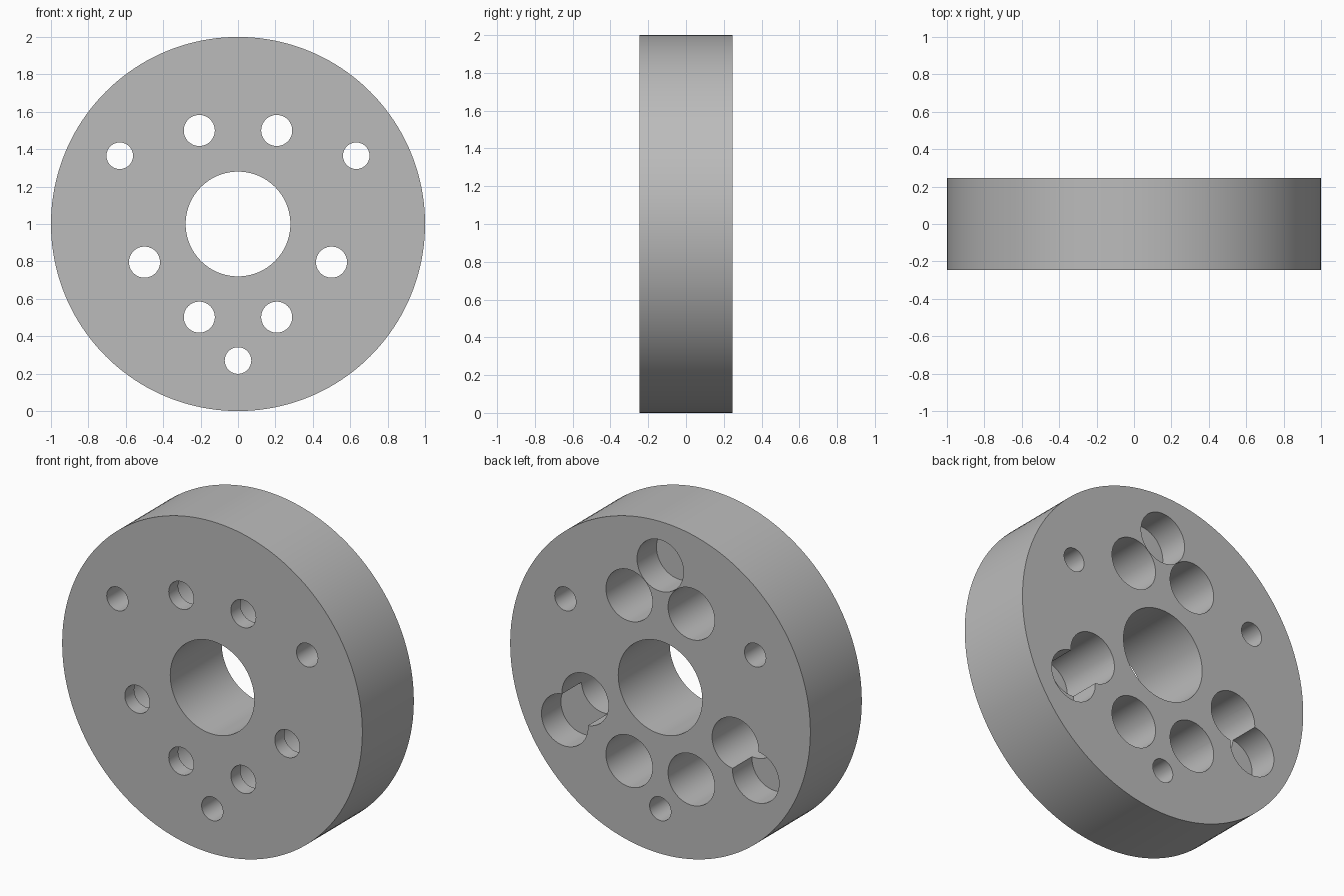
import bpy
from math import pi, radians, sin, cos

cube = bpy.data.objects.get("Cube")
if cube:
    bpy.data.objects.remove(cube, do_unlink=True)

HALF = 0.245      # half thickness of the disc
OVER = 0.1        # how far cutters reach past a face

grey = bpy.data.materials.new("plain grey")
grey.use_nodes = True
colour = (0.5, 0.5, 0.5, 1)
grey.diffuse_color = colour
grey.node_tree.nodes["Principled BSDF"].inputs["Base Color"].default_value = colour


def cylinder(name, radius, x, z, y0, y1, sides):
    """Cylinder along y between y0 and y1."""
    bpy.ops.mesh.primitive_cylinder_add(
        vertices=sides, radius=radius, depth=y1 - y0,
        location=(x, (y0 + y1) / 2, z), rotation=(pi / 2, 0, 0))
    obj = bpy.context.object
    obj.name = name
    obj.data.materials.append(grey)
    return obj


disc = cylinder("disc", 1, 0, 1, -HALF, HALF, 160)


def drill(radius, x, z, start=-HALF - OVER, sides=64):
    """Cut a round hole from y = start out through the back."""
    cutter = cylinder("drill", radius, x, z, start, HALF + OVER, sides)
    cutter.hide_render = True
    bpy.context.view_layer.objects.active = disc
    mod = disc.modifiers.new("hole", "BOOLEAN")
    mod.operation = "DIFFERENCE"
    mod.solver = "EXACT"
    mod.object = cutter
    bpy.ops.object.modifier_apply(modifier=mod.name)
    bpy.data.objects.remove(cutter, do_unlink=True)


# Central bore
drill(0.28, 0, 1, sides=96)

# Six bolt holes, each widened from the back to leave a thin front web
for side in (-1, 1):
    for x, z in ((0.207, 1.5), (0.5, 0.796), (0.207, 0.502)):
        drill(0.083, side * x, z)
        drill(0.155, side * x, z, start=-HALF + 0.09)

# Three plain through holes and three blind back pockets on one outer circle
for i in range(3):
    a = radians(30 + 120 * i)
    drill(0.071, 0.73 * cos(a), 1 + 0.73 * sin(a))
    b = a + pi / 3
    drill(0.155, 0.735 * cos(b), 1 + 0.735 * sin(b), start=HALF - 0.185)

# Smooth round walls, crisp rims
bpy.ops.object.select_all(action="DESELECT")
disc.select_set(True)
bpy.context.view_layer.objects.active = disc
bpy.ops.object.shade_smooth_by_angle(angle=radians(30))
